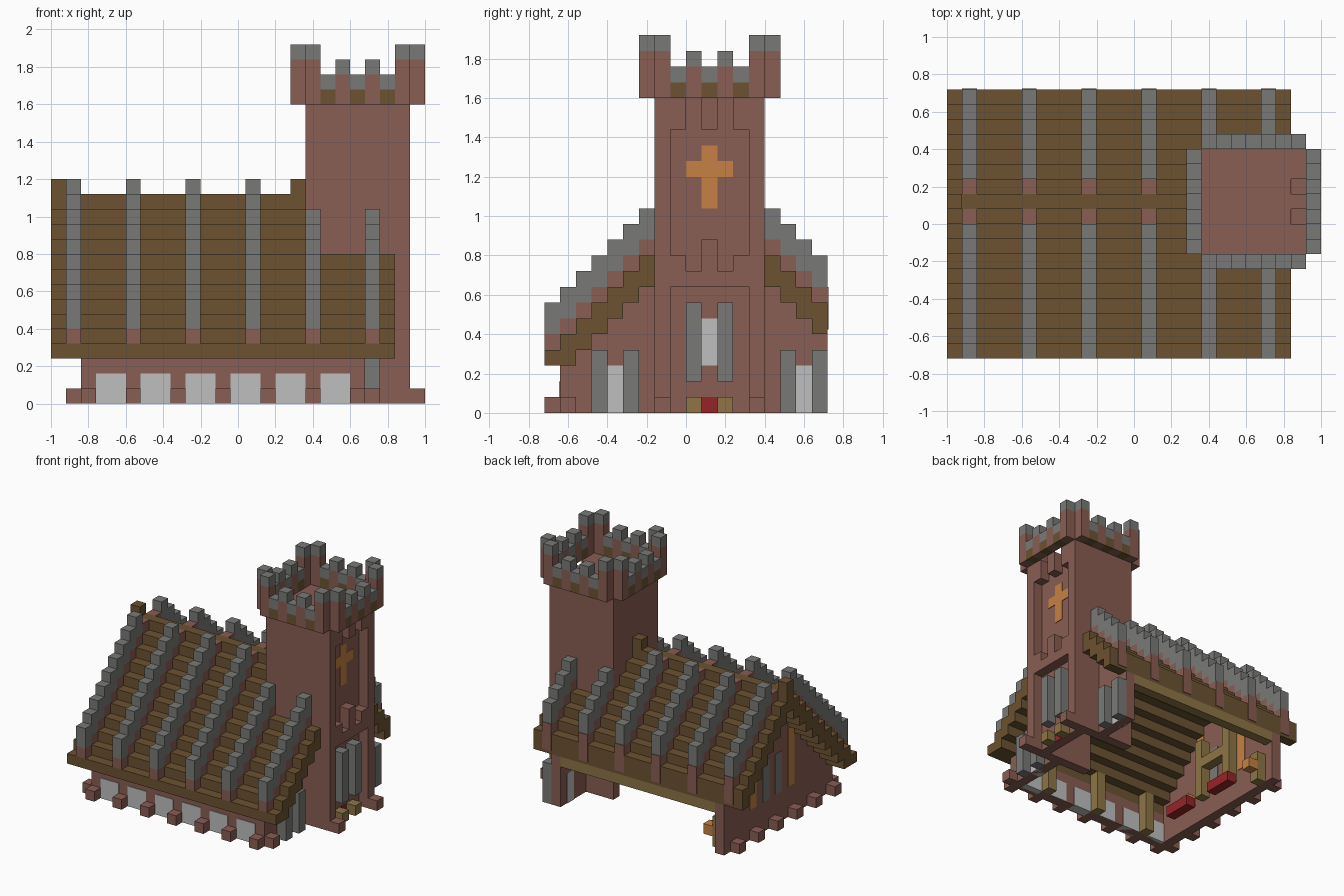
import bpy, bmesh

old = bpy.data.objects.get("Cube")
if old:
    bpy.data.objects.remove(old, do_unlink=True)

U = 0.08  # block size


def material(name, rgb):
    lin = [((c / 255 + 0.055) / 1.055) ** 2.4 for c in rgb] + [1.0]
    m = bpy.data.materials.new(name)
    m.use_nodes = True
    m.diffuse_color = lin
    m.node_tree.nodes["Principled BSDF"].inputs["Base Color"].default_value = lin
    return m


BRICK = material("red brick", (137, 93, 83))
WOOD = material("dark wood", (108, 82, 50))
STONE = material("grey stone", (121, 122, 119))
GLASS = material("pale glass", (190, 191, 190))
GOLD = material("orange", (198, 129, 67))
TAN = material("light wood", (142, 117, 70))
RED = material("red cloth", (150, 36, 40))


def part(name, mat, boxes):
    """Boxes are (i0, i1, j0, j1, k0, k1) in block units."""
    bm = bmesh.new()
    for i0, i1, j0, j1, k0, k1 in boxes:
        cube = bmesh.ops.create_cube(bm, size=1)
        for v in cube["verts"]:
            v.co.x = (i0 if v.co.x < 0 else i1) * U - 1.0
            v.co.y = (j0 if v.co.y < 0 else j1) * U - 0.72
            v.co.z = (k0 if v.co.z < 0 else k1) * U
    me = bpy.data.meshes.new(name)
    bm.to_mesh(me)
    bm.free()
    me.materials.append(mat)
    ob = bpy.data.objects.new(name, me)
    bpy.context.collection.objects.link(ob)
    return ob


ROWS = range(18)
T0, T1 = 17, 24   # tower in i
S0, S1 = 7, 14    # tower in j
LOW = 0.06        # plate depth in blocks


def rise(j):
    return min(j, 20 - j)      # steps up towards the ridge


def roof_top(j):
    return 4 + rise(j)


def roof_base(j):
    return max(3, roof_top(j) - 2)


def beside_tower(j):
    return S0 <= j < S1


# Stepped roof, cut around the tower
part("roof", WOOD, [(0, T0 if beside_tower(j) else 23, j, j + 1,
                     roof_base(j), roof_top(j)) for j in ROWS])
part("ridge_caps", WOOD, [(i, i + 1, 10, 11, 14, 15) for i in (0, 16)])

# Ribs over the roof
rib_brick, rib_stone = [], []
for i in range(1, 23, 4):
    for j in ROWS:
        if j == 10 or (i >= T0 and beside_tower(j)):
            continue
        t = roof_top(j)
        rib_brick.append((i, i + 1, j, j + 1, t, t + 1))
        if rise(j) < 9:
            rib_stone.append((i, i + 1, j, j + 1, t + 1, t + 3))
    rib_brick.append((i, i + 1, 17, 18 + LOW, 5.3, 8))
part("rib_bases", BRICK, rib_brick)
part("rib_caps", STONE, rib_stone)

# Nave walls
part("front_wall", BRICK, [(2, 21, 1, 2, 0, 3)])
part("west_gable", BRICK, [(2, 3, j, j + 1, 0, roof_base(j)) for j in ROWS if j > 0])
part("east_walls", BRICK, [(20, 21, j, j + 1, 0, roof_base(j))
                           for j in ROWS if j > 0 and not beside_tower(j)])
part("front_windows", GLASS, [(i, i + 2, 1 - LOW, 2 + LOW, 0, 2)
                              for i in range(3, 20, 3)])

# Footing blocks around the walls
feet = [(i, i + 1, 0, 1, 0, 1) for i in range(2, 21, 3)]
feet += [(1, 2, j, j + 1, 0, 1) for j in range(1, 17, 3)]
feet += [(21, 22, 1, 2, 0, 1)]
feet += [(T1, T1 + 1, j, j + 1, 0, 1) for j in (S0, S1 - 1)]
part("footings", BRICK, feet)

# Windows beside the tower
part("east_window_frames", STONE, [(21, 22, j, j + 1, 0, 4) for j in (3, 5, 15, 17)])
part("east_windows", GLASS, [(20 - LOW, 21 + LOW, j, j + 1, 0, 3) for j in (4, 16)])

# West gable windows
part("gable_windows", GOLD, [(2 - LOW, 3 + LOW, j, j + 1, 3, 9) for j in (7, 13)])
part("gable_window_stones", STONE, [(2 - LOW, 3 + LOW, j, j + 1, 3, 7) for j in (9, 11)])

# Hollow tower with a flat top
part("tower_walls", BRICK, [
    (T0, T1 - 1, S0, S0 + 1, 0, 20), (T0, T1 - 1, S1 - 1, S1, 0, 20),
    (T0, T0 + 1, S0 + 1, S1 - 1, 8, 20), (T1 - 2, T1 - 1, S0 + 1, S1 - 1, 0, 20),
    (T0 + 1, T1 - 2, S0 + 1, S1 - 1, 19, 20)])

# Notched outer layer around the recessed panel
face = [(T1 - 1, T1, j, j + 1, 0, 20) for j in (S0, S1 - 1)]
for cols, low, high in (((8, 12), 10, 18), ((9, 11), 9, 20), ((10,), 11, 18)):
    for j in cols:
        face.append((T1 - 1, T1, j, j + 1, 8, low))
        if high < 20:
            face.append((T1 - 1, T1, j, j + 1, high, 20))
part("tower_face", BRICK, face)
part("tower_window_frames", STONE, [(T1 - 1, T1, j, j + 1, 2, 7) for j in (9, 11)])
part("tower_window", GLASS, [(T1 - 1, T1 - 1 + LOW, 10, 11, 3, 6)])
part("cross", GOLD, [(T1 - 1, T1 - 1 + LOW, 10, 11, 13, 17),
                     (T1 - 1, T1 - 1 + LOW, 9, 10, 15, 16),
                     (T1 - 1, T1 - 1 + LOW, 11, 12, 15, 16)])
part("door_posts", TAN, [(T1 - 1, T1, j, j + 1, 0, 1) for j in (9, 11)])
part("door_mat", RED, [(T1 - 1, T1 - 1 + LOW, 10, 11, 0, 1)])

# Battlements: seven blocks on each side, low, middle and corner heights
wood, brick, stone = [], [], []
for n in range(7):
    sides = [(T0 + n, T0 + n + 1, j, j + 1) for j in (S0 - 1, S1)]
    sides += [(i, i + 1, S0 + n, S0 + n + 1) for i in (T0 - 1, T1)]
    if n in (0, 6):
        body, top = brick, 23
    elif n % 2:
        body, top = wood, 21
    else:
        body, top = brick, 22
    for s in sides:
        body.append((*s, 20, top))
        stone.append((*s, top, top + 1))
part("battlement_sills", WOOD, wood)
part("battlements", BRICK, brick)
part("battlement_caps", STONE, stone)

# Timber inside the nave
part("inner_posts", TAN, [(i, i + 1, 2, 3, 0, 4) for i in (5, 11, 17)])
part("back_beam", TAN, [(3, 20, 17, 18, 4, 5)])
part("inner_frame", TAN, [(4, 5, 9, 10, 1, 7), (4, 5, 13, 14, 1, 7),
                          (4, 5, 10, 13, 4, 5), (3, 4, 16, 17, 0, 3)])
part("benches", RED, [(5, 6, 6, 9, 0, 1), (5, 6, 12, 15, 0, 1)])
part("lamps", GOLD, [(4, 5, j, j + 1, 1, 2) for j in (7, 16)])
